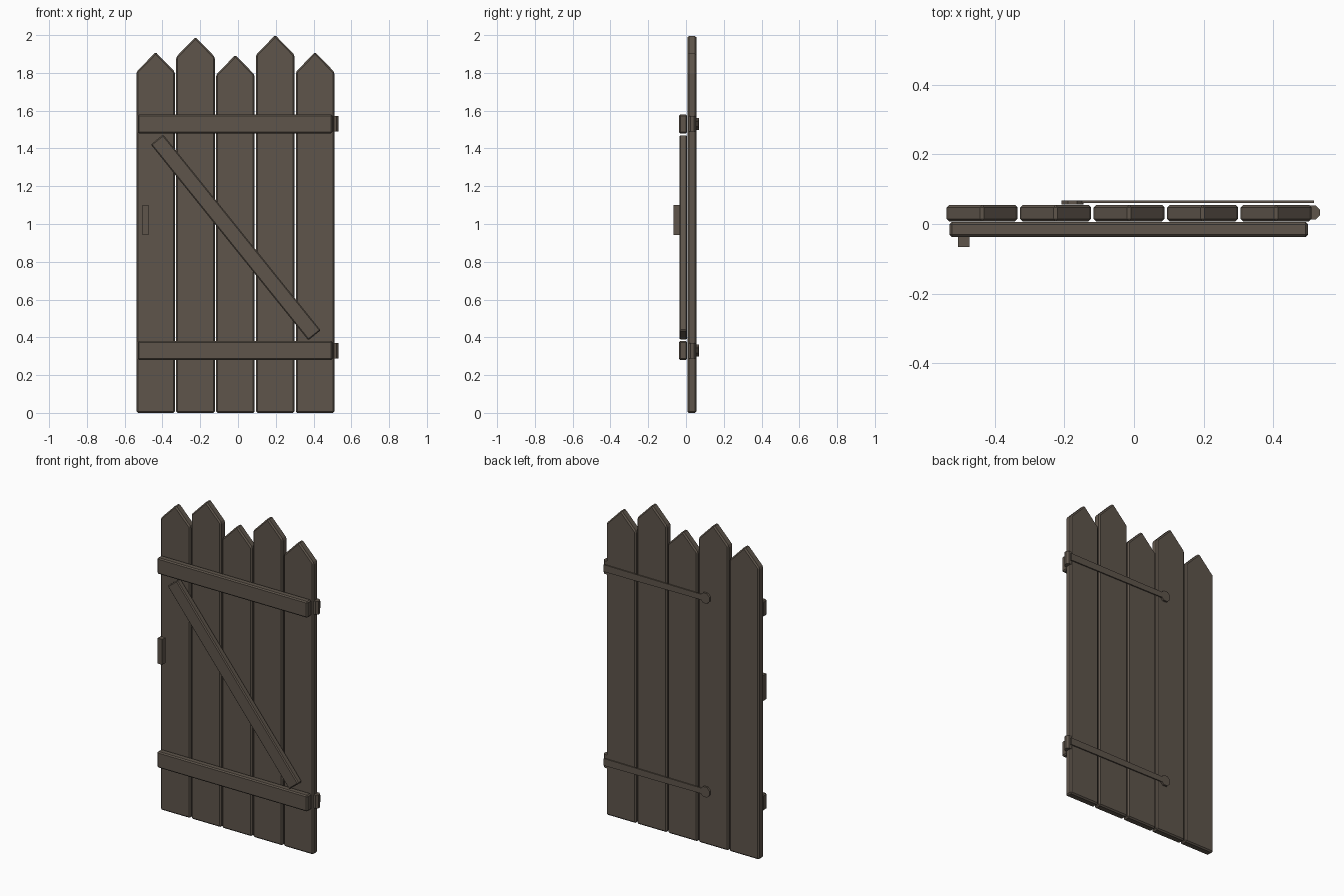
import bpy, bmesh, math
from mathutils import Matrix, Vector

if "Cube" in bpy.data.objects:
    bpy.data.objects.remove(bpy.data.objects["Cube"])

wood = bpy.data.materials.new("weathered_brown_wood")
wood.diffuse_color = (0.112, 0.090, 0.070, 1)
wood.use_nodes = True
wood.node_tree.nodes["Principled BSDF"].inputs["Base Color"].default_value = wood.diffuse_color


def extrude_xz(name, pts, y0, y1, bevel=0.0):
    """Prism from an x/z outline, with optional single-segment bevel."""
    bm = bmesh.new()
    face = bm.faces.new([bm.verts.new((x, y0, z)) for x, z in pts])
    ext = bmesh.ops.extrude_face_region(bm, geom=[face])
    verts = [v for v in ext["geom"] if isinstance(v, bmesh.types.BMVert)]
    bmesh.ops.translate(bm, verts=verts, vec=(0, y1 - y0, 0))
    bmesh.ops.recalc_face_normals(bm, faces=bm.faces[:])
    if bevel:
        bmesh.ops.bevel(bm, geom=bm.edges[:], offset=bevel, segments=1,
                        affect='EDGES', profile=0.5)
    return finish(name, bm)


def finish(name, bm):
    me = bpy.data.meshes.new(name)
    bmesh.ops.recalc_face_normals(bm, faces=bm.faces[:])
    bm.to_mesh(me)
    bm.free()
    me.materials.append(wood)
    ob = bpy.data.objects.new(name, me)
    bpy.context.collection.objects.link(ob)
    return ob


def rect(x0, x1, z0, z1):
    return [(x0, z0), (x1, z0), (x1, z1), (x0, z1)]


# Pointed vertical planks of uneven height
for i, top in enumerate((1.91, 1.99, 1.895, 2.0, 1.91)):
    x0 = -0.538 + i * 0.211
    x1 = x0 + 0.204
    shoulder = top - 0.105
    extrude_xz(f"plank_{i + 1}",
               [(x0, 0), (x1, 0), (x1, shoulder), ((x0 + x1) / 2, top), (x0, shoulder)],
               0.007, 0.055, 0.008)

# Horizontal ledges
for label, z in (("lower", 0.33), ("upper", 1.53)):
    extrude_xz(f"{label}_ledge", rect(-0.53, 0.50, z - 0.05, z + 0.05), -0.037, 0.006, 0.007)

# Diagonal brace
a, b = Vector((-0.429, 1.447)), Vector((0.405, 0.411))
d = (b - a).normalized()
n = Vector((-d.y, d.x)) * 0.042
extrude_xz("diagonal_brace", [tuple(p) for p in (a - n, b - n, b + n, a + n)],
           -0.034, 0.005, 0.006)

# Pull handle
extrude_xz("handle", rect(-0.505, -0.473, 0.943, 1.10), -0.066, -0.034)

# Strap hinges on the back, with end plates and pivot barrels
for label, z in (("lower", 0.33), ("upper", 1.53)):
    extrude_xz(f"{label}_hinge_strap",
               [(-0.17, z - 0.017), (0.517, z - 0.022), (0.517, z + 0.022), (-0.17, z + 0.017)],
               0.060, 0.067)
    plate = [(-0.177 + 0.034 * math.cos(t), z + 0.034 * math.sin(t))
             for t in (math.pi * (k + 0.5) / 4 for k in range(8))]
    extrude_xz(f"{label}_hinge_plate", plate, 0.056, 0.068)
    bm = bmesh.new()
    bmesh.ops.create_cone(bm, cap_ends=True, segments=8, radius1=0.022, radius2=0.022,
                          depth=0.082,
                          matrix=Matrix.Translation((0.513, 0.033, z)) @ Matrix.Rotation(math.pi / 8, 4, 'Z'))
    finish(f"{label}_hinge_barrel", bm)
